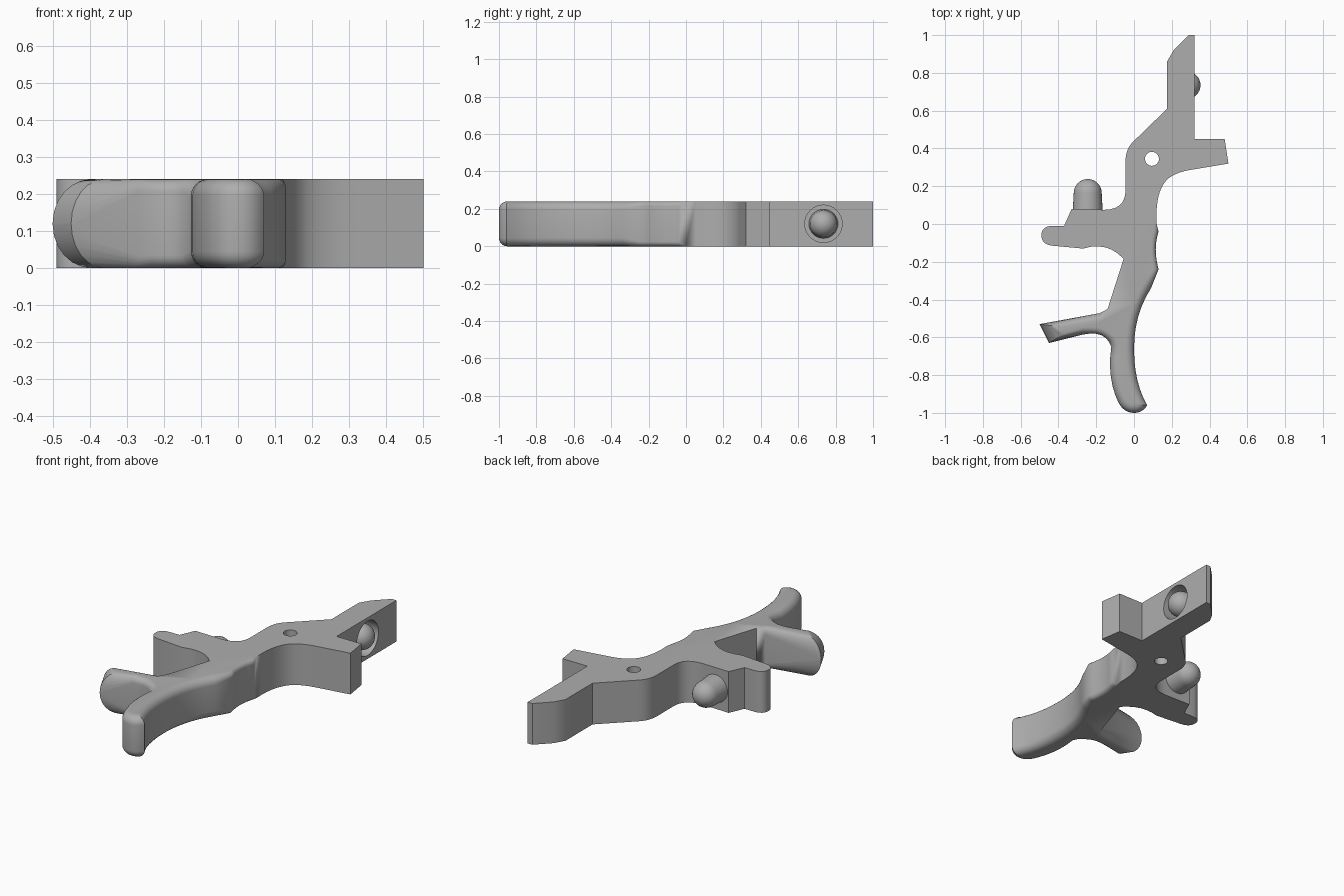
import bpy
import bmesh
from math import sin, cos, pi
from mathutils import Vector, Matrix

if "Cube" in bpy.data.objects:
    bpy.data.objects.remove(bpy.data.objects["Cube"])

THICK = 0.24
STEPS = 6

steel = bpy.data.materials.new("plain grey")
steel.use_nodes = True
grey = (0.42, 0.42, 0.42, 1)
steel.diffuse_color = grey
steel.node_tree.nodes["Principled BSDF"].inputs["Base Color"].default_value = grey

# Outline: pairs are straight runs, fours are curves (control point, end point)
PATH = [
    (0, -1), (0.045, -1, 0.07, -0.96),
    (0, -0.84, 0, -0.66), (0, -0.48, 0.09, -0.34),
    (0.13, -0.24), (0.1, -0.13, 0.13, -0.04), (0.12, 0),
    (0.11, 0.16, 0.17, 0.23), (0.21, 0.27, 0.29, 0.285),
    (0.5, 0.32), (0.48, 0.45), (0.32, 0.45), (0.32, 1), (0.29, 1),
    (0.21, 0.92), (0.175, 0.86), (0.175, 0.61), (0, 0.44),
    (-0.045, 0.4, -0.045, 0.33), (-0.045, 0.17),
    (-0.05, 0.075, -0.16, 0.075), (-0.33, 0.08), (-0.37, -0.01),
    (-0.43, -0.01), (-0.49, -0.01, -0.49, -0.06),
    (-0.49, -0.11, -0.43, -0.115), (-0.27, -0.13),
    (-0.14, -0.09, -0.055, -0.185), (-0.14, -0.45), (-0.18, -0.472),
    (-0.5, -0.53), (-0.45, -0.63), (-0.27, -0.585),
    (-0.15, -0.56, -0.12, -0.65), (-0.145, -0.82, -0.08, -0.95),
    (-0.05, -1, 0, -1),
]


def trace(path):
    pts = []
    for step in path:
        end = Vector(step[-2:])
        if len(step) == 4:
            start, ctrl = pts[-1], Vector(step[:2])
            for i in range(1, STEPS):
                t = i / STEPS
                pts.append(start * (1 - t) ** 2 + ctrl * 2 * t * (1 - t) + end * t * t)
        pts.append(end)
    return pts[:-1]


def fillet(p):
    """Edge rounding radius by region of the outline."""
    if p.y > -0.02 or (p.x < 0 and p.y > -0.46):
        return 0
    if p.x > 0.09 and p.y > -0.25:
        return 0.025
    return 0.035 if p.x < -0.15 else 0.045


def inset(prev, p, nxt):
    """Return the inward shift and the height of the edge rounding at p."""
    if p.x < -0.44 and p.y < -0.5:      # fully rounded paddle tip
        axis = Vector((0.98, 0.21))
        side = Vector((0.21, -0.98)) * (1 if p.y > -0.58 else -1)
        return axis * 0.1 + side * 0.035, THICK / 2 - 0.002
    a, b = (p - prev).normalized(), (nxt - p).normalized()
    n = (Vector((-a.y, a.x)) + Vector((-b.y, b.x))).normalized()
    miter = min(1.4, 1 / max(0.1, n.dot(Vector((-a.y, a.x)))))
    r = fillet(p)
    return n * r * miter, r


def finish(bm, name):
    bmesh.ops.remove_doubles(bm, verts=bm.verts[:], dist=0.00005)
    bmesh.ops.recalc_face_normals(bm, faces=bm.faces[:])
    mesh = bpy.data.meshes.new(name)
    bm.to_mesh(mesh)
    bm.free()
    mesh.materials.append(steel)
    obj = bpy.data.objects.new(name, mesh)
    bpy.context.collection.objects.link(obj)
    return obj


def select(obj):
    bpy.ops.object.select_all(action="DESELECT")
    obj.select_set(True)
    bpy.context.view_layer.objects.active = obj


def smooth(obj):
    select(obj)
    bpy.ops.object.shade_smooth_by_angle(angle=pi / 5)


# Lever body: stacked rings of the outline, rounded where the finger rests
pts = trace(PATH)
count = len(pts)
shifts = [inset(pts[i - 1], p, pts[(i + 1) % count]) for i, p in enumerate(pts)]
bm = bmesh.new()
rings = []
for top in (False, True):
    for k in range(STEPS + 1):
        angle = pi / 2 * ((k if top else STEPS - k) / STEPS)
        ring = []
        for p, (shift, rise) in zip(pts, shifts):
            q = p + shift * (1 - cos(angle))
            z = rise * (1 - sin(angle))
            ring.append(bm.verts.new((q.x, q.y, THICK - z if top else z)))
        rings.append(ring)
for low, high in zip(rings, rings[1:]):
    for i in range(count):
        j = (i + 1) % count
        bm.faces.new((low[i], low[j], high[j], high[i]))
bm.faces.new(rings[0][::-1])
bm.faces.new(rings[-1])
body = finish(bm, "lever_body")


def cut(name, centre, radius, depth, turn):
    bm = bmesh.new()
    bmesh.ops.create_cone(bm, cap_ends=True, segments=32, radius1=radius,
                          radius2=radius, depth=depth,
                          matrix=Matrix.Translation(centre) @ turn)
    cutter = finish(bm, name)
    cutter.hide_render = True
    mod = body.modifiers.new(name, "BOOLEAN")
    mod.operation = "DIFFERENCE"
    mod.solver = "EXACT"
    mod.object = cutter
    select(body)
    bpy.ops.object.modifier_apply(modifier=name)
    bpy.data.objects.remove(cutter)


TO_LEFT = Matrix.Rotation(pi / 2, 4, "Y")
TO_BACK = Matrix.Rotation(-pi / 2, 4, "X")
MID = THICK / 2

# Pivot hole and the round pocket in the rear arm
cut("pivot_hole", (0.095, 0.345, MID), 0.037, 1, Matrix.Identity(4))
cut("pocket", (0.32, 0.735, MID), 0.1, 0.2, TO_LEFT)
smooth(body)


def pin(name, base, turn, radius, length):
    """Domed pin, revolved around its axis."""
    bm = bmesh.new()
    profile = [(0, 0), (radius * 1.07, 0)]
    for k in range(9):
        a = pi / 2 * k / 8
        profile.append((radius * cos(a), length - radius + radius * sin(a)))
    verts = [bm.verts.new((x, 0, z)) for x, z in profile]
    edges = [bm.edges.new(pair) for pair in zip(verts, verts[1:])]
    bmesh.ops.spin(bm, geom=verts + edges, cent=(0, 0, 0), axis=(0, 0, 1),
                   angle=2 * pi, steps=32)
    bm.transform(Matrix.Translation(base) @ turn)
    smooth(finish(bm, name))


pin("pocket_pin", (0.215, 0.735, MID), TO_LEFT, 0.073, 0.137)
pin("side_pin", (-0.245, 0.07, MID), TO_BACK, 0.074, 0.168)
